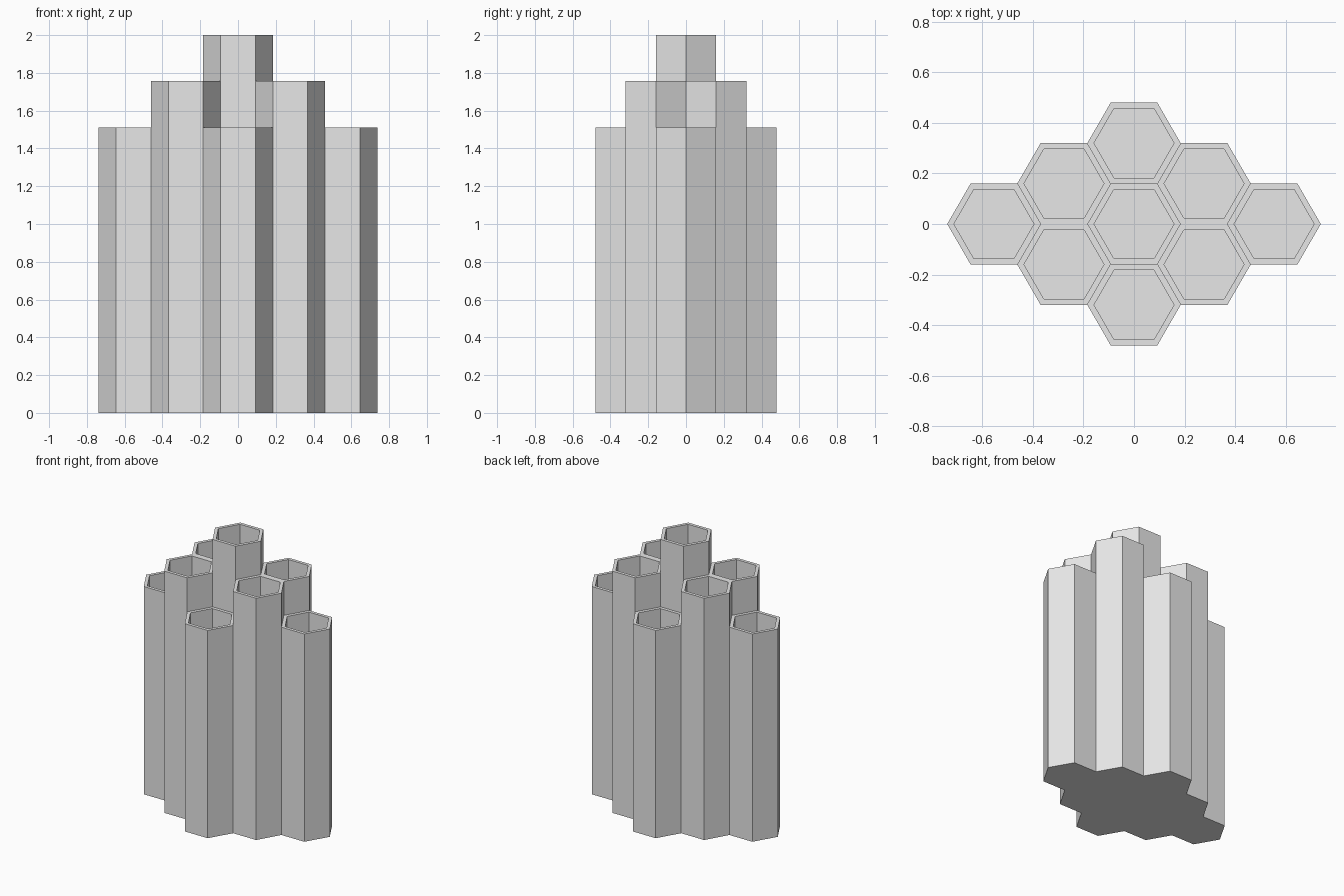
import bpy
import bmesh
from math import cos, sin, pi, sqrt

cube = bpy.data.objects.get("Cube")
if cube:
    bpy.data.objects.remove(cube, do_unlink=True)

R = 0.1845              # outer hexagon radius
INNER = 0.158           # inner hexagon radius
FLOOR = 0.03            # thickness of each cup's bottom
STEP_X = 1.5 * R        # honeycomb spacing
STEP_Y = R * sqrt(3) / 2

grey = bpy.data.materials.new("light grey")
grey.use_nodes = True
colour = (0.8, 0.8, 0.8, 1)
grey.diffuse_color = colour
grey.node_tree.nodes["Principled BSDF"].inputs["Base Color"].default_value = colour


def hex_cup(name, column, row, height):
    """Open-topped hexagonal tube with a solid floor."""
    bm = bmesh.new()

    def ring(radius, z):
        return [bm.verts.new((radius * cos(i * pi / 3), radius * sin(i * pi / 3), z))
                for i in range(6)]

    # Outer wall, rim, inner wall
    rings = [ring(R, 0), ring(R, height), ring(INNER, height), ring(INNER, FLOOR)]
    for low, high in zip(rings, rings[1:]):
        for i in range(6):
            j = (i + 1) % 6
            bm.faces.new((low[i], low[j], high[j], high[i]))
    # Underside and floor
    bm.faces.new(rings[0][::-1])
    bm.faces.new(rings[-1])
    bmesh.ops.recalc_face_normals(bm, faces=bm.faces)

    mesh = bpy.data.meshes.new(name)
    bm.to_mesh(mesh)
    bm.free()
    mesh.materials.append(grey)
    obj = bpy.data.objects.new(name, mesh)
    obj.location = (column * STEP_X, row * STEP_Y, 0)
    bpy.context.collection.objects.link(obj)


# Tall centre cup
hex_cup("centre_cup", 0, 0, 2.0)

# Medium cups on the diagonals
for x, side in ((1, "left"), (-1, "right")):
    for y, end in ((-1, "front"), (1, "back")):
        hex_cup(f"{end}_{side}_cup", x, y, 1.757)

# Short cups at the four outer points
for name, x, y in (("front_cup", 0, -2), ("back_cup", 0, 2),
                   ("left_cup", 2, 0), ("right_cup", -2, 0)):
    hex_cup(name, x, y, 1.51)
